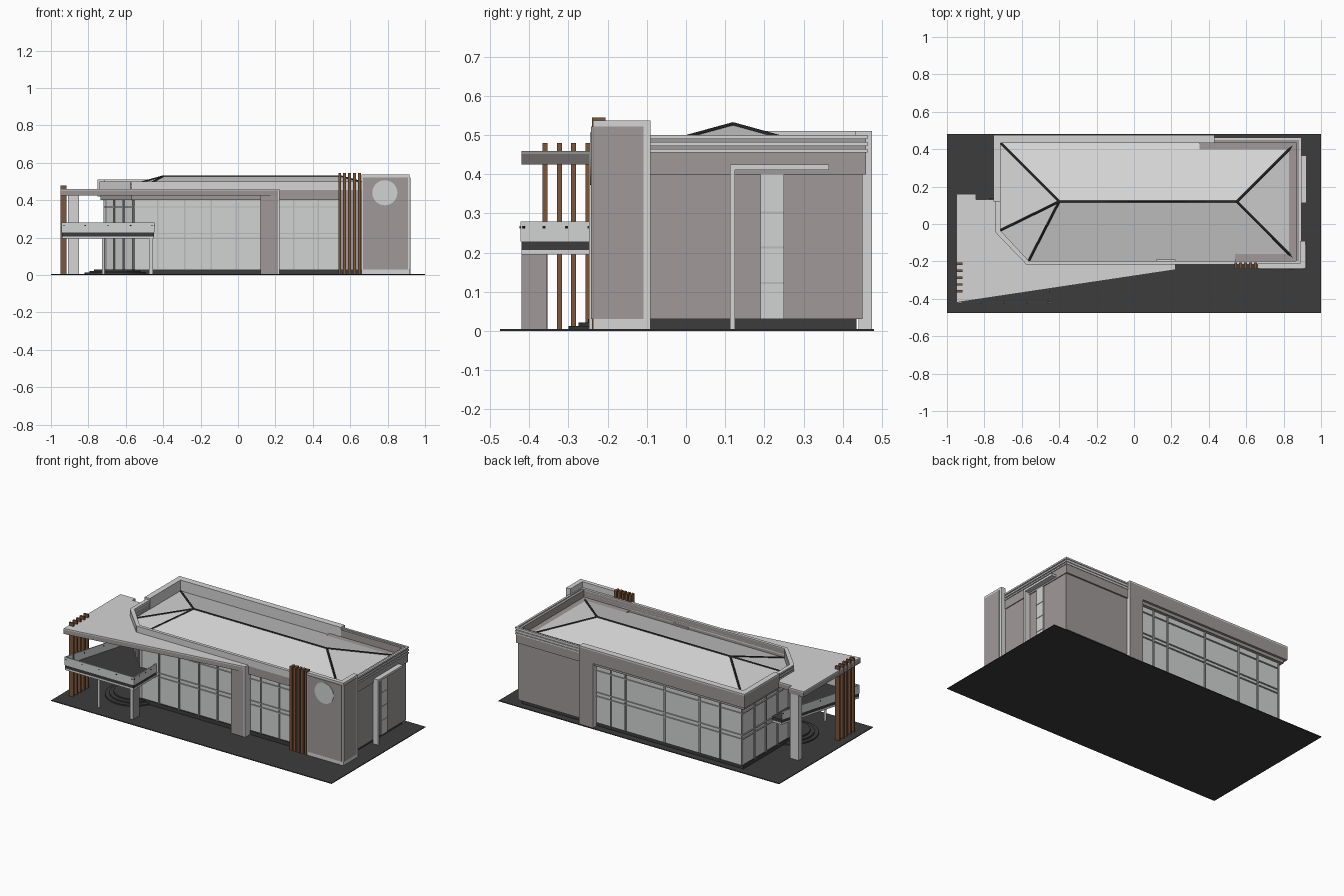
import bpy, bmesh, math
from mathutils import Vector

if "Cube" in bpy.data.objects:
    bpy.data.objects.remove(bpy.data.objects["Cube"], do_unlink=True)


def material(name, r, g, b):
    m = bpy.data.materials.new(name)
    m.use_nodes = True
    m.diffuse_color = (r, g, b, 1)
    m.node_tree.nodes["Principled BSDF"].inputs["Base Color"].default_value = (r, g, b, 1)
    return m


LIGHT = material("light plaster", .66, .66, .66)
TAUPE = material("taupe cladding", .35, .32, .315)
GLASS = material("pale glass", .64, .65, .65)
FRAME = material("window frame grey", .5, .5, .5)
ROOF = material("roof sheet", .68, .68, .68)
DARK = material("dark paving", .045, .045, .045)
BLACK = material("black ridge cap", .02, .02, .02)
WOOD = material("brown wood", .2, .095, .045)


def solid(name, parts, mats, rule=None):
    """Extrude outlines (points, low, high) into one object; rule picks a material from the normal."""
    bm = bmesh.new()
    for pts, z0, z1 in parts:
        lo = [bm.verts.new((x, y, z0)) for x, y in pts]
        hi = [bm.verts.new((x, y, z1)) for x, y in pts]
        bm.faces.new(lo)
        bm.faces.new(hi)
        for i in range(len(pts)):
            j = (i + 1) % len(pts)
            bm.faces.new((lo[i], lo[j], hi[j], hi[i]))
    bmesh.ops.recalc_face_normals(bm, faces=bm.faces)
    bm.normal_update()
    if rule:
        for f in bm.faces:
            f.material_index = rule(f.normal)
    me = bpy.data.meshes.new(name)
    bm.to_mesh(me)
    bm.free()
    for m in mats:
        me.materials.append(m)
    ob = bpy.data.objects.new(name, me)
    bpy.context.collection.objects.link(ob)
    return ob


def rect(x0, x1, y0, y1):
    return [(x0, y0), (x1, y0), (x1, y1), (x0, y1)]


def strip(p, q, t):
    """Outline of a thin wall centred on the line p-q."""
    p, q = Vector(p), Vector(q)
    n = (q - p).normalized().orthogonal() * t / 2
    return [tuple(v) for v in (p + n, q + n, q - n, p - n)]


def circle(cx, cy, r, n=32):
    return [(cx + r * math.cos(a * math.tau / n), cy + r * math.sin(a * math.tau / n)) for a in range(n)]


def ring(outer, inner, z0, z1):
    n = len(outer)
    return [([outer[i], outer[(i + 1) % n], inner[(i + 1) % n], inner[i]], z0, z1) for i in range(n)]


def top_light(n):
    return 1 if n.z > .5 else 0


def faces_y(n):
    return 0 if abs(n.y) > .5 else 1


# Ground and plinth
solid("ground", [(rect(-1, 1, -.475, .48), 0, .005)], [DARK])
outer = [(-.735, .46), (.89, .46), (.89, -.212), (-.57, -.212), (-.735, -.04)]
inner = [(-.715, .435), (.865, .435), (.865, -.197), (-.563, -.197), (-.715, -.034)]
wall = [(-.71, .44), (.87, .44), (.87, -.19), (-.56, -.19), (-.71, -.03)]
solid("plinth", [(inner, .004, .03)], [DARK])
solid("entrance_steps", [(circle(-.65, -.13, .17 - .025 * i), .004, .013 + .009 * i) for i in range(3)], [DARK])

# Glazed storeys, solid walls and the band over the glass
solid("glass_walls", [(wall, .03, .42)], [GLASS])
solid("side_wall", [([(.54, -.205), (.885, -.205), (.885, .45), (.35, .45), (.35, .3), (.54, .3)], .03, .45)], [TAUPE])
solid("wall_band", ring(outer, inner, .4, .452), [TAUPE])

# Mullions and transoms on the glazed sides
bars = []
sides = [((.33, .442), (-.71, .442), (.1, .2, .47, .71, .85, 1)),
         ((-.712, .44), (-.712, -.03), (.25, .5, .75, 1)),
         ((-.712, -.03), (-.56, -.192), (.33, .67, 1)),
         ((-.56, -.192), (.54, -.192), (.12, .25, .38, .5, .62, .78, .9))]
for p, q, cuts in sides:
    p, q = Vector(p), Vector(q)
    d = (q - p).normalized() * .004
    for c in cuts:
        m = p.lerp(q, c)
        bars.append((strip(m - d, m + d, .012), .03, .41))
    for z in (.195, .22, .36):
        bars.append((strip(p, q, .009), z, z + .006))
solid("window_bars", bars, [FRAME])

# Parapet with stepped cornice
solid("parapet", ring(outer, inner, .45, .494), [TAUPE])
lip = [(-.74, .463), (.895, .463), (.895, -.216), (-.572, -.216), (-.74, -.042)]
cap_in = [(-.715, .45), (.882, .45), (.882, -.197), (-.563, -.197), (-.715, -.034)]
solid("cornice", ring(lip, cap_in, .49, .5) + ring(lip, cap_in, .472, .482) + ring(lip, cap_in, .455, .464), [LIGHT])
solid("front_cornice_face", [(rect(-.57, .67, -.217, -.21), .455, .5),
                             (strip((-.572, -.214), (-.738, -.042), .008), .455, .5)], [LIGHT])

# Raised frame around the back and left
raised = [(-.75, .12), (-.713, .12), (-.713, .433), (.43, .433), (.43, .475), (-.75, .475)]
solid("raised_band", [(raised, .42, .5)], [TAUPE, LIGHT], lambda n: 1 if n.y < -.5 or n.x > .5 else 0)
solid("raised_band_cap", [(raised, .5, .51)], [LIGHT])
solid("back_pillar", [(rect(.33, .43, .44, .475), .004, .5)], [TAUPE, LIGHT], faces_y)

# Hipped roof with a clipped corner
eave, top = .44, .527
bm = bmesh.new()
e = [bm.verts.new((x, y, eave)) for x, y in inner]
a, b = bm.verts.new((-.4, .12, top)), bm.verts.new((.55, .12, top))
for f in ((e[0], a, b, e[1]), (e[1], b, e[2]), (e[2], b, a, e[3]), (e[3], a, e[4]), (e[4], a, e[0])):
    bm.faces.new(f)
bmesh.ops.recalc_face_normals(bm, faces=bm.faces)
hips = [(v.co.copy(), r.co.copy()) for v, r in zip(e, (a, b, b, a, a))] + [(a.co.copy(), b.co.copy())]
me = bpy.data.meshes.new("roof")
bm.to_mesh(me)
bm.free()
me.materials.append(ROOF)
bpy.context.collection.objects.link(bpy.data.objects.new("roof", me))
cu = bpy.data.curves.new("roof_ridge_caps", "CURVE")
cu.dimensions = "3D"
cu.bevel_depth, cu.bevel_resolution = .006, 0
for p, q in hips:
    s = cu.splines.new("POLY")
    s.points.add(1)
    s.points[0].co, s.points[1].co = (*p, 1), (*q, 1)
cu.materials.append(BLACK)
bpy.context.collection.objects.link(bpy.data.objects.new("roof_ridge_caps", cu))

# Wedge canopy with its leg and rear column
canopy = [(-.95, .16), (-.845, .16), (-.845, .13), (-.737, .13), (-.737, -.04), (-.572, -.214),
          (.22, -.214), (.22, -.245), (-.95, -.42)]
solid("canopy", [(canopy, .425, .452)], [TAUPE, LIGHT], lambda n: 1 if n.z < -.5 else 0)
solid("canopy_cap", [(canopy, .452, .46)], [LIGHT])
solid("canopy_leg", [(rect(.12, .22, -.244, -.19), .004, .455)], [TAUPE, LIGHT], faces_y)
solid("canopy_leg_edge", [(rect(.213, .223, -.247, -.19), .004, .46)], [LIGHT])
solid("rear_column", [(rect(-.91, -.85, .12, .155), .004, .426)], [LIGHT])

# Balcony
floor = [(-.94, -.42), (-.45, -.42), (-.45, -.19), (-.56, -.19), (-.71, -.03), (-.71, .14), (-.78, .14)]
solid("balcony_slab", [(floor, .207, .228)], [DARK])
solid("balcony_soffit", [(floor, .195, .207)], [LIGHT])
rails = [(floor[6], floor[0]), (floor[0], floor[1]), (floor[1], floor[2])]
solid("balcony_glass", [(strip(p, q, .006), .228, .28) for p, q in rails], [GLASS])
solid("balcony_clamps", [(circle(*Vector(p).lerp(Vector(q), t), .005, 8), .262, .268)
                         for p, q in rails for t in (.02, .25, .5, .75, .98)], [BLACK])
solid("balcony_post", [(rect(-.475, -.455, -.42, -.355), .004, .196)], [TAUPE, LIGHT],
      lambda n: 0 if abs(n.x) > .5 else 1)
solid("balcony_column", [(circle(-.72, -.39, .008, 12), .004, .196)], [LIGHT])

# Wooden fins
solid("front_fins", [(rect(x - .008, x + .008, -.24, -.205), .004, .545)
                     for x in (.544, .57, .597, .623, .649)], [WOOD])
solid("left_fins", [(rect(-.95, -.918, y - .006, y + .006), .004, .48)
                    for y in (-.213, -.25, -.287, -.323, -.36)], [WOOD])

# Corner tower: light shell, taupe panels, round window
shell = [(.66, -.238), (.918, -.238), (.918, -.09), (.888, -.09), (.888, -.212), (.66, -.212)]
solid("tower_shell", [(shell, .004, .537)], [LIGHT])
solid("tower_front_panel", [(rect(.668, .908, -.242, -.236), .03, .522)], [TAUPE])
solid("tower_side_panel", [(rect(.916, .921, -.235, -.108), .03, .522)], [TAUPE])
disc = solid("round_window", [(circle(0, 0, .067, 40), 0, .006)], [GLASS])
disc.rotation_euler = (math.pi / 2, 0, 0)
disc.location = (.785, -.239, .44)

# Side entrance: fin, hood and glazed door
solid("side_door_fin", [(rect(.885, .922, .112, .125), .004, .425)], [LIGHT])
solid("side_door_hood", [(rect(.885, .922, .112, .365), .411, .425)], [LIGHT])
solid("side_door_glass", [(rect(.884, .89, .19, .25), .03, .4)], [GLASS])
solid("side_door_bars", [(rect(.884, .892, .19, .25), z, z + .005) for z in (.12, .21, .3)], [FRAME])
